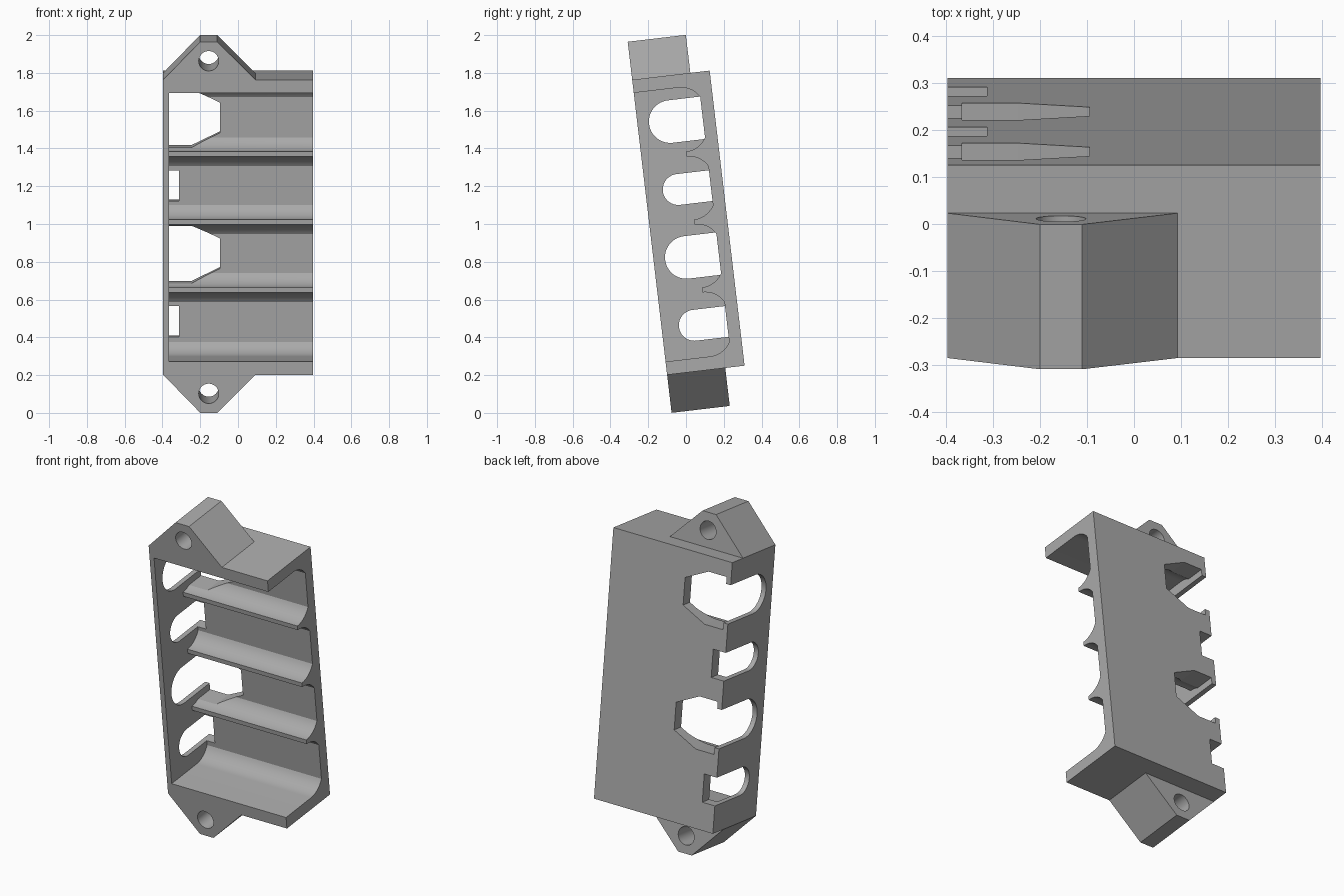
import bpy, bmesh
from math import sin, cos, pi, radians, asin
from mathutils import Matrix

if "Cube" in bpy.data.objects:
    bpy.data.objects.remove(bpy.data.objects["Cube"], do_unlink=True)

HALF, DEPTH, HEIGHT = 0.396, 0.413, 1.573   # half width, depth, height of the tray
WALL = 0.03                                 # end wall thickness
FLOOR, TIP = 0.347, 0.238                   # depth of the channel floor and ridge tips
PITCH, OPEN, R = 0.362, 0.168, 0.125        # channel spacing, half opening, fillet radius
EAR = 0.2025
TILT = Matrix.Translation((0, -0.1, 0.2015)) @ Matrix.Rotation(radians(6.75), 4, "X")

grey = bpy.data.materials.new("Grey plastic")
grey.use_nodes = True
grey.diffuse_color = (0.4, 0.4, 0.4, 1)
grey.node_tree.nodes["Principled BSDF"].inputs["Base Color"].default_value = (0.4, 0.4, 0.4, 1)


def prism(name, points, axis, lo, hi):
    """Extrude a 2D outline: (depth, height) along x, or (x, height) along depth."""
    bm = bmesh.new()
    place = (lambda p, t: (t, p[0], p[1])) if axis == "x" else (lambda p, t: (p[0], t, p[1]))
    face = bm.faces.new([bm.verts.new(place(p, lo)) for p in points])
    new = bmesh.ops.extrude_face_region(bm, geom=[face])["geom"]
    shift = (hi - lo, 0, 0) if axis == "x" else (0, hi - lo, 0)
    bmesh.ops.translate(bm, vec=shift, verts=[g for g in new if isinstance(g, bmesh.types.BMVert)])
    bmesh.ops.recalc_face_normals(bm, faces=bm.faces)
    mesh = bpy.data.meshes.new(name)
    bm.to_mesh(mesh)
    bm.free()
    mesh.materials.append(grey)
    obj = bpy.data.objects.new(name, mesh)
    bpy.context.collection.objects.link(obj)
    return obj


def activate(obj):
    bpy.ops.object.select_all(action="DESELECT")
    obj.select_set(True)
    bpy.context.view_layer.objects.active = obj


def carve(obj, cutter):
    mod = obj.modifiers.new("Cut", "BOOLEAN")
    mod.operation, mod.solver, mod.object = "DIFFERENCE", "EXACT", cutter
    activate(obj)
    bpy.ops.object.modifier_apply(modifier=mod.name)
    bpy.data.objects.remove(cutter, do_unlink=True)


def finish(obj):
    obj.data.transform(TILT)
    activate(obj)
    bpy.ops.object.shade_smooth_by_angle(angle=radians(25))


def fillet(edge, side):
    """Arc from the ridge tip at height edge to the floor, rising (1) or falling (-1)."""
    end = asin((FLOOR - TIP) / R)
    return [(TIP + R * sin(end * i / 10), edge + side * R * (1 - cos(end * i / 10)))
            for i in range(11)]


# Tray block hollowed by one cavity with four channels
tray = prism("tray", [(0, 0), (DEPTH, 0), (DEPTH, HEIGHT), (0, HEIGHT)], "x", -HALF, HALF)
centres = [HEIGHT / 2 + PITCH * (i - 1.5) for i in range(4)]
lip = 0.07
cavity = [(-0.1, lip)]
for i, c in enumerate(centres):
    low = lip if i == 0 else c - OPEN
    high = HEIGHT - lip if i == 3 else c + OPEN
    cavity += fillet(low, 1) + fillet(high, -1)[::-1]
cavity.append((-0.1, HEIGHT - lip))
carve(tray, prism("cavity_cutter", cavity, "x", -HALF + WALL, HALF + 0.1))

# Round-nosed slots through the end wall, alternating small and large
for i, c in enumerate(centres):
    large = i % 2 == 1
    r = 0.113 if large else 0.082
    slot = [(0.174 - r * sin(pi * k / 24), c + r * cos(pi * k / 24)) for k in range(25)]
    slot += [(DEPTH + 0.1, c - r), (DEPTH + 0.1, c + r)]
    reach = -HALF + WALL + 0.005 if large else -0.312
    carve(tray, prism("slot_cutter", slot, "x", -HALF - 0.1, reach))
    # Tapered windows in the back behind the large slots
    if large:
        x0, x1, x2 = -HALF + WALL, -0.245, -0.095
        window = [(x0, c - 0.153), (x1, c - 0.153), (x2, c - 0.08),
                  (x2, c + 0.08), (x1, c + 0.153), (x0, c + 0.153)]
        carve(tray, prism("window_cutter", window, "u", 0.2, DEPTH + 0.1))
finish(tray)

# Mounting ears with a screw hole, above and below the tray
for name, base, side in (("upper_ear", HEIGHT, 1), ("lower_ear", 0, -1)):
    outline = [(-HALF, base), (-0.2, base + side * EAR), (-0.11, base + side * EAR), (0.092, base)]
    ear = prism(name, outline, "u", 0, 0.31)
    hole = [(-0.155 + 0.053 * cos(pi * k / 16), base + side * 0.1 + 0.053 * sin(pi * k / 16))
            for k in range(32)]
    carve(ear, prism("hole_cutter", hole, "u", -0.1, 0.5))
    finish(ear)
